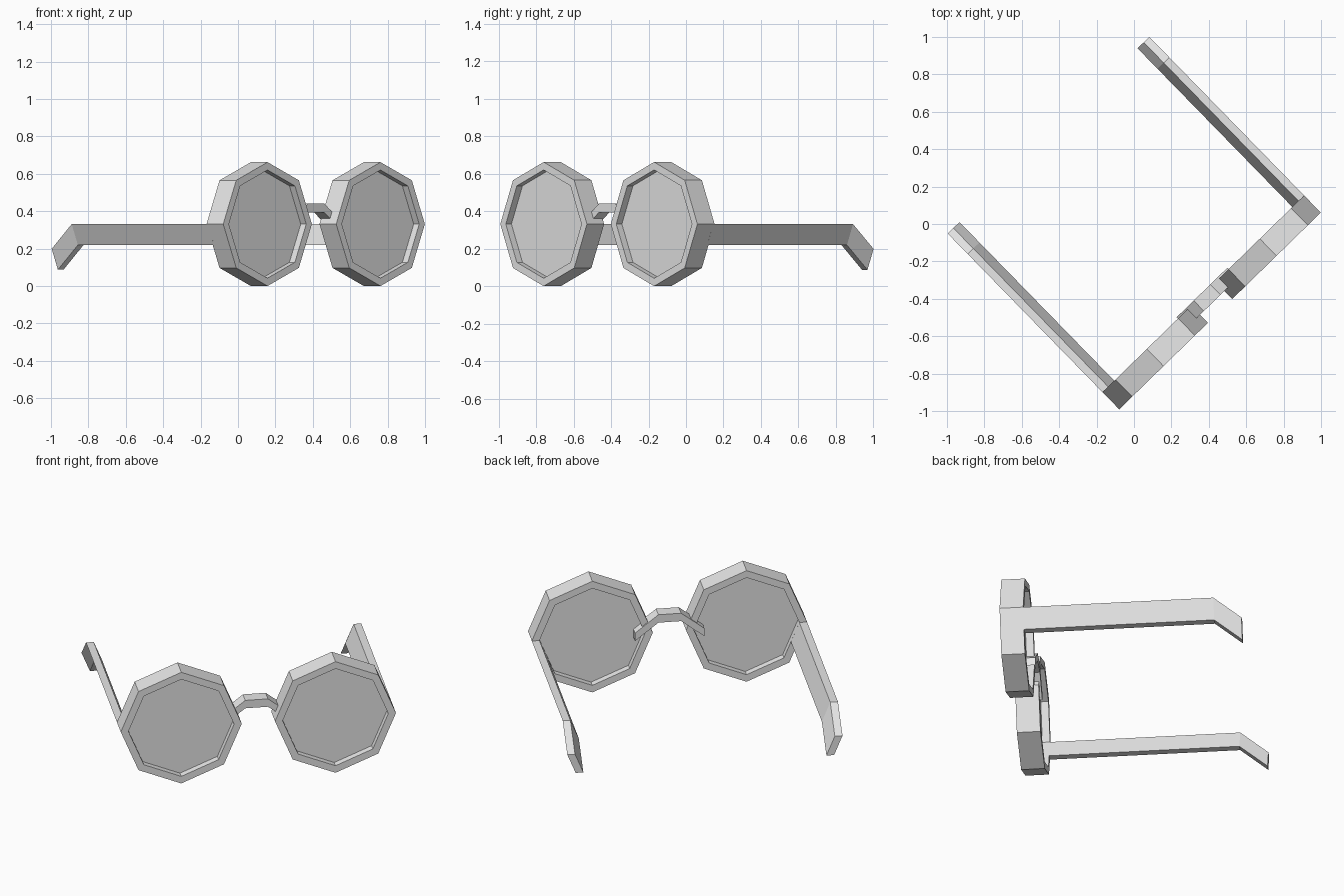
import bpy
import bmesh
import math
from mathutils import Matrix

if "Cube" in bpy.data.objects:
    bpy.data.objects.remove(bpy.data.objects["Cube"])

# Local frame: x across the glasses, y backward from the front face, z up
PLACE = Matrix.Translation((0.46, -0.465, 0)) @ Matrix.Rotation(math.radians(44.3), 4, 'Z')

R_OUT, R_IN, DEPTH, RECESS = 0.331, 0.289, 0.128, 0.042
CZ = 0.331          # height of the lens centres
CX = 0.422          # sideways offset of the lens centres
EDGE = CX + R_OUT   # outermost point

grey = bpy.data.materials.new("light_grey")
grey.diffuse_color = (0.8, 0.8, 0.8, 1)
grey.use_nodes = True
grey.node_tree.nodes["Principled BSDF"].inputs["Base Color"].default_value = grey.diffuse_color


def loft(name, loops, closed=False):
    """Skin matching vertex loops; cap the ends, or join last to first."""
    bm = bmesh.new()
    rows = [[bm.verts.new(p) for p in loop] for loop in loops]
    n = len(rows[0])
    pairs = list(zip(rows, rows[1:]))
    if closed:
        pairs.append((rows[-1], rows[0]))
    else:
        bm.faces.new(rows[0])
        bm.faces.new(rows[-1])
    for a, b in pairs:
        for i in range(n):
            j = (i + 1) % n
            bm.faces.new((a[i], a[j], b[j], b[i]))
    bmesh.ops.recalc_face_normals(bm, faces=bm.faces)
    mesh = bpy.data.meshes.new(name)
    bm.to_mesh(mesh)
    bm.free()
    mesh.materials.append(grey)
    ob = bpy.data.objects.new(name, mesh)
    bpy.context.collection.objects.link(ob)
    ob.matrix_world = PLACE
    return ob


def octagon(cx, r, y):
    return [(cx + r * math.cos(i * math.pi / 4), y, CZ + r * math.sin(i * math.pi / 4))
            for i in range(8)]


for side, s in (("left", -1), ("right", 1)):
    # Octagonal rim
    loft(side + "_rim", [octagon(s * CX, R_OUT, 0), octagon(s * CX, R_OUT, DEPTH),
                         octagon(s * CX, R_IN, DEPTH), octagon(s * CX, R_IN, 0)], closed=True)
    # Recessed lens
    loft(side + "_lens", [octagon(s * CX, R_IN + 0.005, RECESS),
                          octagon(s * CX, R_IN + 0.005, DEPTH - RECESS)])

    # Temple arm: slanted section following the rim, with a bent tip
    def section(y, drop):
        top, low, w = CZ - drop, CZ - 0.112 - drop, R_OUT - R_IN
        return [(s * EDGE, y, top), (s * (EDGE - w), y, top),
                (s * (EDGE - w - 0.046), y, low), (s * (EDGE - 0.046), y, low)]
    loft(side + "_temple", [section(DEPTH - 0.01, 0), section(1.16, 0), section(1.313, 0.132)])

# Arched bridge behind the rims
arch = [(-0.19, 0.34), (-0.062, 0.44), (0.062, 0.44), (0.19, 0.34)]
loft("bridge", [[(x, 0.06, z), (x, 0.138, z), (x, 0.138, z - 0.047), (x, 0.06, z - 0.047)]
                for x, z in arch])
